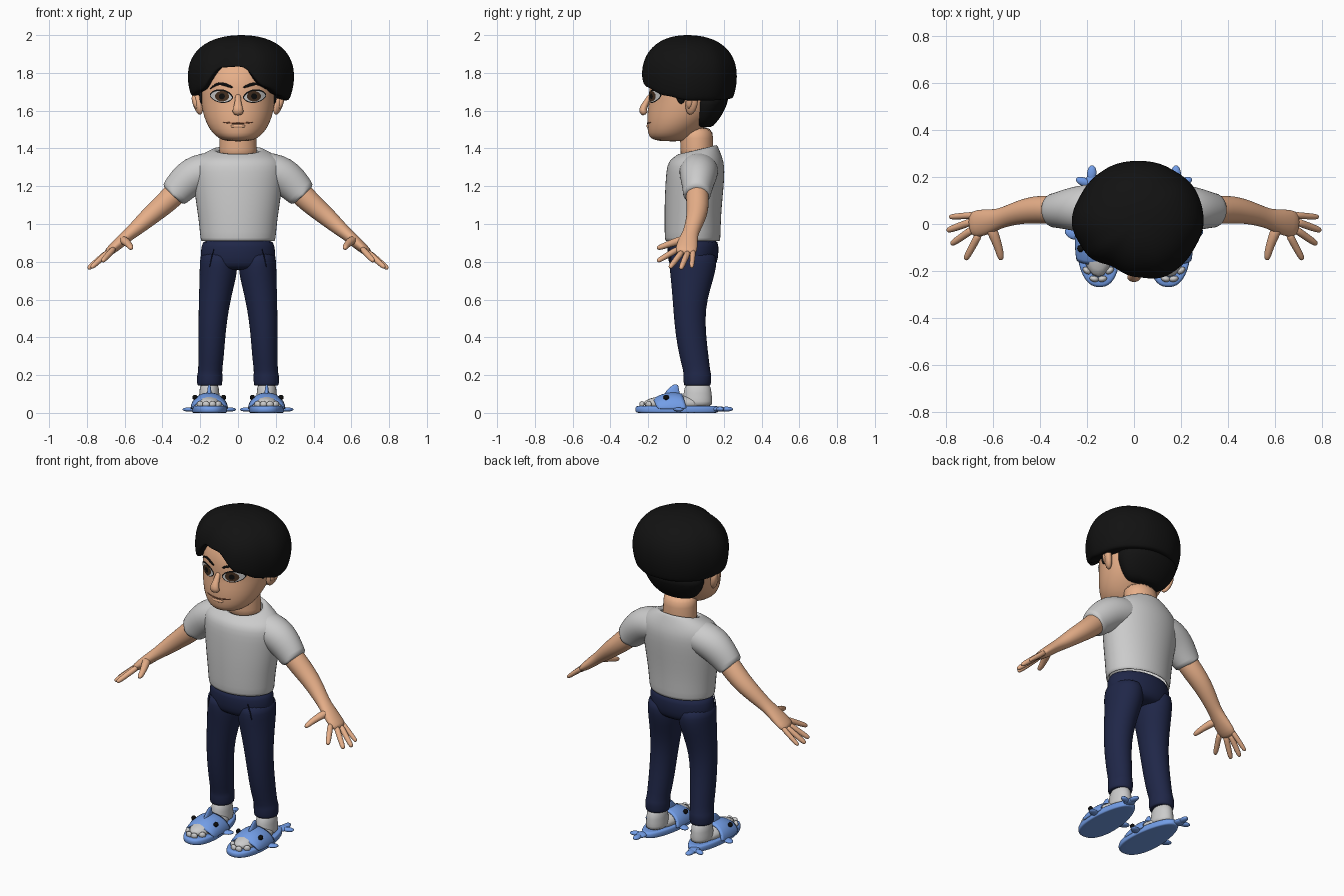
import bpy, bmesh, math
from math import sin, cos, pi, radians
from mathutils import Vector, Matrix
from mathutils.bvhtree import BVHTree

COL = dict(skin=(.80, .43, .25, 1), hair=(.006, .006, .006, 1), navy=(.014, .02, .065, 1),
           blue=(.17, .34, .80, 1), brown=(.06, .03, .015, 1), black=(.004, .004, .004, 1),
           lip=(.28, .10, .05, 1))
MATS = {}


def finish(name, bm, col=None, mirror=False, sub=0):
    bmesh.ops.recalc_face_normals(bm, faces=bm.faces)
    for f in bm.faces:
        f.smooth = True
    me = bpy.data.meshes.new(name)
    bm.to_mesh(me)
    bm.free()
    ob = bpy.data.objects.new(name, me)
    bpy.context.collection.objects.link(ob)
    if col:
        if col not in MATS:
            MATS[col] = bpy.data.materials.new(col)
            MATS[col].diffuse_color = COL[col]
        me.materials.append(MATS[col])
    if mirror:
        m = ob.modifiers.new("Mirror", 'MIRROR')
        m.use_mirror_merge = False
    if sub:
        ob.modifiers.new("Subdivision", 'SUBSURF').levels = sub
        ob.modifiers["Subdivision"].render_levels = sub
    return ob


def skin(name, rings, col=None, mirror=False, sub=1, closed=True, caps=(1, 1)):
    """Join successive rings of points with quads."""
    bm = bmesh.new()
    rs = [[bm.verts.new(p) for p in r] for r in rings]
    n = len(rs[0])
    for a, b in zip(rs, rs[1:]):
        for i in range(n if closed else n - 1):
            j = (i + 1) % n
            bm.faces.new((a[i], a[j], b[j], b[i]))
    if caps[0]:
        bm.faces.new(rs[0])
    if caps[1]:
        bm.faces.new(rs[-1])
    return finish(name, bm, col, mirror, sub)


def stack(name, rows, col=None, n=24, **kw):
    """Horizontal ellipses: (z, cx, cy, rx, ry[, tilt])."""
    rings = []
    for z, cx, cy, rx, ry, *t in rows:
        t = t[0] if t else 0
        rings.append([(cx + rx * cos(a), cy + ry * sin(a), z + t * ry * sin(a))
                      for a in (2 * pi * i / n for i in range(n))])
    return skin(name, rings, col, **kw)


def tube(name, pts, col=None, n=12, ref=(0, 1, 0), **kw):
    """Ellipses across a path: (x, y, z, radius along ref, other radius)."""
    P = [Vector(p[:3]) for p in pts]
    rings = []
    for i, p in enumerate(pts):
        d = (P[min(i + 1, len(P) - 1)] - P[max(i - 1, 0)]).normalized()
        u = Vector(ref)
        u = (u - d * u.dot(d)).normalized()
        v = d.cross(u)
        rings.append([P[i] + u * p[3] * cos(a) + v * p[4] * sin(a)
                      for a in (2 * pi * k / n for k in range(n))])
    return skin(name, rings, col, **kw)


def ball(name, c, r, col=None, mirror=True, rot=(0, 0, 0), seg=20):
    bm = bmesh.new()
    m = Matrix.Translation(c)
    for ang, ax in zip(rot, 'XYZ'):
        m = m @ Matrix.Rotation(radians(ang), 4, ax)
    bmesh.ops.create_uvsphere(bm, u_segments=seg, v_segments=seg // 2, radius=1,
                              matrix=m @ Matrix.Diagonal((*r, 1)))
    return finish(name, bm, col, mirror)


# Head and neck
head = stack("head", [(1.437, 0, -.07, .06, .07), (1.452, 0, -.082, .1, .108), (1.48, 0, -.07, .135, .132),
                      (1.53, 0, -.045, .168, .162), (1.6, 0, -.01, .19, .195), (1.66, 0, 0, .198, .192),
                      (1.72, 0, 0, .2, .2), (1.8, 0, .01, .192, .192), (1.86, 0, .01, .16, .155),
                      (1.89, 0, .01, .1, .1)], 'skin', n=32)
stack("neck", [(1.33, 0, .06, .105, .09), (1.4, 0, .057, .1, .088), (1.45, 0, .057, .098, .088),
               (1.52, 0, .05, .1, .09)], 'skin')
tube("nose", [(0, -.185, 1.69, .012, .016), (0, -.207, 1.65, .014, .016), (0, -.226, 1.615, .022, .026),
              (0, -.23, 1.598, .024, .032), (0, -.212, 1.58, .018, .026)], 'skin')
ball("ear", (.215, .03, 1.642), (.022, .034, .066), 'skin', rot=(-10, 15, -25))
ball("ear_hollow", (.228, .02, 1.648), (.014, .018, .04), 'skin', rot=(-10, 15, -25), seg=12)

# Facial features are laid onto the head surface
bpy.context.view_layer.update()
bvh = BVHTree.FromObject(head, bpy.context.evaluated_depsgraph_get())


def face(x, z, off=0):
    hit, nor, *_ = bvh.ray_cast(Vector((x, -1, z)), Vector((0, 1, 0)))
    return hit + nor * off


def patch(name, cx, cz, w, h, off, col, slant=0, power=1):
    n = 28
    rings = []
    for s in (1, .75, .5, .25, .03):
        ring = []
        for a in (2 * pi * i / n for i in range(n)):
            dx, dz = w * cos(a) * s, h * math.copysign(abs(sin(a)) ** power, sin(a)) * s
            ring.append(face(cx + dx, cz + dz + slant * dx, off))
        rings.append(ring)
    return skin(name, rings, col, mirror=True, sub=0, caps=(0, 1))


patch("eye_outline", .087, 1.677, .061, .036, .002, 'black', .1, 1.2)
patch("eye_white", .087, 1.675, .055, .029, .004, None, .1, 1.2)
patch("iris", .082, 1.676, .036, .028, .006, 'brown')
patch("pupil", .082, 1.676, .015, .016, .008, 'black')
tube("eyebrow", [(*face(x, z, .002), .004, r) for x, z, r in
                 ((.025, 1.722, .005), (.055, 1.733, .009), (.09, 1.746, .009), (.12, 1.737, .007),
                  (.15, 1.712, .003))], 'black', n=8, mirror=True)
tube("mouth", [(*face(x, 1.533 + x * x, .001), .003, .004) for x in (-.08, -.05, -.02, .02, .05, .08)], 'lip', n=8)
tube("lower_lip", [(*face(x, 1.518, 0), .007, .009) for x in (-.04, -.015, .015, .04)], 'skin', n=8)

# Hair: swept cap with an angle-dependent outline and hairline (30 degree steps)
RAD = [.28, .28, .265, .26, .265, .27, .285, .262, .225, .243, .262, .265]
LOW = [1.65, 1.65, 1.655, 1.66, 1.66, 1.66, 1.675, 1.70, 1.825, 1.83, 1.72, 1.675]


def pick(tab, a):
    k = (a / (2 * pi) * 12) % 12
    i, f = int(k), k % 1
    f = (1 - cos(pi * f)) / 2
    return tab[i] * (1 - f) + tab[(i + 1) % 12] * f


def hair_point(a, t, inset=1):
    z = 2.0 - (2.0 - pick(LOW, a)) * t
    k = (z - 1.78) / .22
    m = max(1 - k ** 2.3, 0) ** .435 if k > 0 else 1 - .3 * k * k
    r = pick(RAD, a) * m * inset
    return (.018 + r * cos(a), .01 + r * sin(a), z + .06 * (1 - inset))


angles = [2 * pi * i / 60 for i in range(60)]
steps = [.0008, .01, .04, .1, .18, .28, .4, .52, .64, .76, .88, .97]
cap = [[hair_point(a, t) for a in angles] for t in steps]
cap += [[hair_point(a, 1, s) for a in angles] for s in (.97, .85, .68)]
skin("hair_cap", cap, 'hair', caps=(1, 0))
stack("nape_hair", [(1.51, 0, .088, .09, .05), (1.53, 0, .09, .13, .065), (1.57, 0, .1, .165, .088),
                    (1.63, 0, .11, .192, .108), (1.7, 0, .12, .205, .12)], 'hair')
ball("sideburn", (.192, -.025, 1.69), (.014, .028, .055), 'hair', seg=12)

# Shirt
stack("shirt_body", [(.925, 0, .035, .18, .13), (.905, 0, .035, .193, .142), (.915, 0, .035, .201, .149),
                     (1.0, 0, .035, .207, .15), (1.1, 0, .038, .222, .153), (1.2, 0, .045, .236, .156),
                     (1.28, 0, .05, .246, .156), (1.33, 0, .053, .24, .148), (1.365, 0, .058, .2, .126, .1),
                     (1.388, 0, .062, .15, .108, .2), (1.398, 0, .062, .125, .1, .25),
                     (1.38, 0, .06, .11, .09, .25)], caps=(0, 0))
tube("sleeve", [(.1, .068, 1.29, .1, .09), (.17, .068, 1.283, .105, .098), (.235, .065, 1.26, .1, .101),
                (.29, .062, 1.212, .086, .093), (.33, .058, 1.167, .075, .081), (.35, .057, 1.146, .073, .078),
                (.346, .057, 1.15, .066, .07), (.31, .058, 1.19, .06, .064)], n=20, mirror=True, caps=(0, 0))

# Arms and hands
tube("arm", [(.28, .06, 1.215, .06, .062), (.35, .06, 1.143, .062, .064), (.42, .062, 1.08, .06, .056),
             (.48, .052, 1.03, .052, .05), (.535, .035, .98, .045, .041), (.575, .022, .947, .043, .034),
             (.62, .01, .908, .054, .032), (.665, .002, .868, .06, .027), (.70, -.003, .84, .052, .02)],
     'skin', n=16, mirror=True)
FINGERS = {"little": ((.675, .038, .862), (.785, .03, .77), .014), "ring": ((.685, .012, .855), (.795, -.028, .762), .016),
           "middle": ((.68, -.018, .857), (.778, -.086, .768), .016),
           "index": ((.655, -.035, .872), (.718, -.152, .803), .016)}
for name, (a, b, r) in FINGERS.items():
    A, B = Vector(a), Vector(b)
    tube(name + "_finger", [(*A.lerp(B, t), r * s, r * s) for t, s in
                            ((0, 1.15), (.35, 1.05), (.7, 1), (.93, .85), (1, .5))], 'skin', n=10, mirror=True)
tube("thumb", [(.615, 0, .92, .026, .024), (.595, -.05, .907, .024, .023), (.578, -.095, .892, .019, .018),
               (.568, -.135, .877, .017, .016), (.565, -.155, .87, .009, .009)], 'skin', n=10,
     ref=(1, 0, 0), mirror=True)

# Trousers
stack("trouser_hips", [(.93, 0, .037, .185, .132), (.88, 0, .037, .197, .137), (.82, 0, .037, .2, .135),
                       (.775, 0, .036, .19, .122), (.755, 0, .035, .16, .09)], 'navy')
stack("trouser_leg", [(.86, .105, .037, .093, .12), (.8, .103, .037, .1, .127), (.74, .104, .035, .1, .12),
                      (.66, .115, .027, .091, .103), (.55, .129, .017, .08, .085), (.42, .138, .024, .072, .081),
                      (.3, .142, .042, .068, .078), (.215, .148, .058, .063, .071), (.205, .149, .06, .068, .075),
                      (.17, .15, .06, .068, .074), (.142, .15, .06, .066, .071), (.145, .15, .06, .055, .06)],
      'navy', mirror=True)
tube("pocket_seam", [(.125, -.087, .875, .004, .003), (.142, -.084, .82, .004, .003),
                     (.15, -.08, .77, .004, .003)], 'navy', n=8, mirror=True)

# Socks
FX = .152
stack("sock_ankle", [(.03, FX, .06, .058, .08), (.06, FX, .06, .058, .08), (.1, FX, .062, .053, .075),
                     (.17, FX, .062, .05, .066)], mirror=True)
ball("sock_foot", (FX, -.06, .05), (.074, .165, .043))

# Slippers: sole, strap, fins, tail, eyes and teeth


def sole_ring(s, z, n=36):
    out = []
    for a in (2 * pi * i / n for i in range(n)):
        w = .092 - .015 * sin(a)
        c, q = cos(a), sin(a)
        out.append((FX + .006 * q + s * w * math.copysign(abs(c) ** .85, c), -.048 + s * .222 * q, z))
    return out


skin("slipper_sole", [sole_ring(s, z) for s, z in ((.9, 0), (.97, 0), (1, .01), (1, .028), (.96, .038), (.85, .036))],
     'blue', mirror=True)
strap = []
for y, w, h in ((-.175, .094, .052), (-.145, .098, .072), (-.1, .1, .086), (-.055, .099, .088), (-.02, .095, .08)):
    strap.append([(FX + w * cos(pi * i / 16), y + .025 * (1 - sin(pi * i / 16)), .022 + h * sin(pi * i / 16))
                  for i in range(17)])
band = skin("slipper_strap", strap, 'blue', mirror=True, closed=False, caps=(0, 0))
band.modifiers.new("Thickness", 'SOLIDIFY').thickness = .012
stack("top_fin", [(.085, FX, -.075, .016, .05), (.11, FX, -.073, .012, .04), (.135, FX, -.062, .009, .024),
                  (.152, FX, -.055, .005, .012)], 'blue', n=12, mirror=True)
for side, word in ((1, "outer"), (-1, "inner")):
    ball(word + "_side_fin", (FX + side * .108, -.04, .018), (.036, .024, .011), 'blue', rot=(0, 0, side * 25))
    ball(word + "_slipper_eye", (FX + side * .076, -.105, .082), (.014, .015, .014), 'black', seg=12)
ball("tail_root", (.178, .175, .02), (.03, .04, .014), 'blue')
ball("tail_lobe", (.18, .215, .02), (.02, .035, .013), 'blue', rot=(0, 0, 5))
ball("tail_lobe_outer", (.215, .18, .02), (.034, .018, .013), 'blue', rot=(0, 0, 20))
for k in range(6):
    a = radians(205 + k * 26)
    ball("tooth", (FX + .078 * cos(a), -.06 + .178 * sin(a), .045), (.02, .013, .018),
         rot=(0, 0, math.degrees(a) + 90), seg=12)
